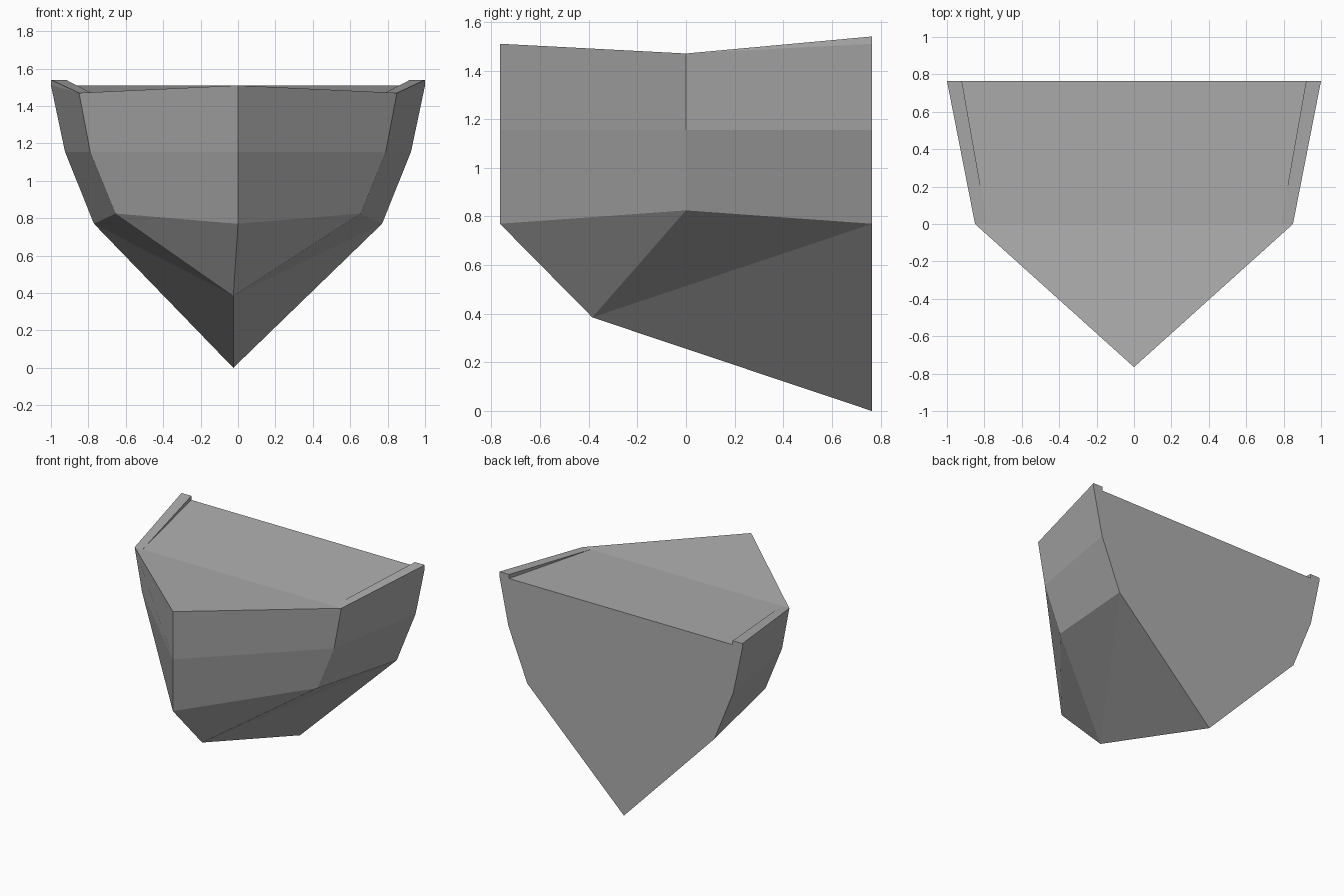
import bpy
import bmesh

cube = bpy.data.objects.get("Cube")
if cube:
    bpy.data.objects.remove(cube, do_unlink=True)

BACK, MID, BOW = 0.765, 0.0, -0.765

stone = bpy.data.materials.new("stone_grey")
stone.use_nodes = True
colour = (0.42, 0.42, 0.42, 1)
stone.diffuse_color = colour
stone.node_tree.nodes["Principled BSDF"].inputs["Base Color"].default_value = colour


def build(name, fill):
    """Make a flat-shaded object whose faces are added by fill(face)."""
    bm = bmesh.new()

    def face(*points):
        bm.faces.new([bm.verts.new(p) for p in points])

    fill(face)
    bmesh.ops.remove_doubles(bm, verts=bm.verts, dist=0.0005)
    bmesh.ops.recalc_face_normals(bm, faces=bm.faces)
    mesh = bpy.data.meshes.new(name)
    bm.to_mesh(mesh)
    bm.free()
    mesh.materials.append(stone)
    obj = bpy.data.objects.new(name, mesh)
    bpy.context.collection.objects.link(obj)


# Half profiles from deck to chine: (half width, height)
back_profile = [(1.0, 1.51), (0.925, 1.155), (0.77, 0.77)]
mid_profile = [(0.85, 1.47), (0.79, 1.155), (0.655, 0.825)]
bow_profile = [(0.0, 1.51), (0.0, 1.155), (0.0, 0.77)]
keel_front = (-0.025, -0.385, 0.385)
keel_back = (-0.025, BACK, 0.0)


def hull(face):
    def ring(profile, y, side):
        return [(side * x, y, z) for x, z in profile]

    rings = {}
    for side in (-1, 1):
        back = ring(back_profile, BACK, side)
        mid = ring(mid_profile, MID, side)
        bow = ring(bow_profile, BOW, side)
        rings[side] = back, mid, bow
        # Upper side walls
        for a, b in ((back, mid), (mid, bow)):
            for i in range(2):
                face(a[i], b[i], b[i + 1], a[i + 1])
        # Tapering underside
        face(bow[2], mid[2], keel_front)
        face(mid[2], back[2], keel_front)
        face(back[2], keel_back, keel_front)
    # Flat back and the deck
    (rb, rm, bow), (lb, lm, _) = rings[-1], rings[1]
    face(*rb, keel_back, *reversed(lb))
    face(rm[0], lm[0], bow[0])
    face(rb[0], lb[0], lm[0], rm[0])


def rim(side):
    """Wedge-shaped lip rising toward the back along one deck edge."""
    def fill(face):
        front_out, front_in = (side * 0.85, MID, 1.47), (side * 0.785, MID, 1.47)
        low_out, low_in = (side * 1.0, BACK, 1.51), (side * 0.92, BACK, 1.51)
        top_out, top_in = (side * 1.0, BACK, 1.54), (side * 0.92, BACK, 1.54)
        face(front_out, front_in, top_in, top_out)
        face(front_out, low_out, top_out)
        face(front_in, low_in, top_in)
        face(low_out, low_in, top_in, top_out)
        face(front_out, front_in, low_in, low_out)
    return fill


build("hull_block", hull)
build("left_rim", rim(1))
build("right_rim", rim(-1))
